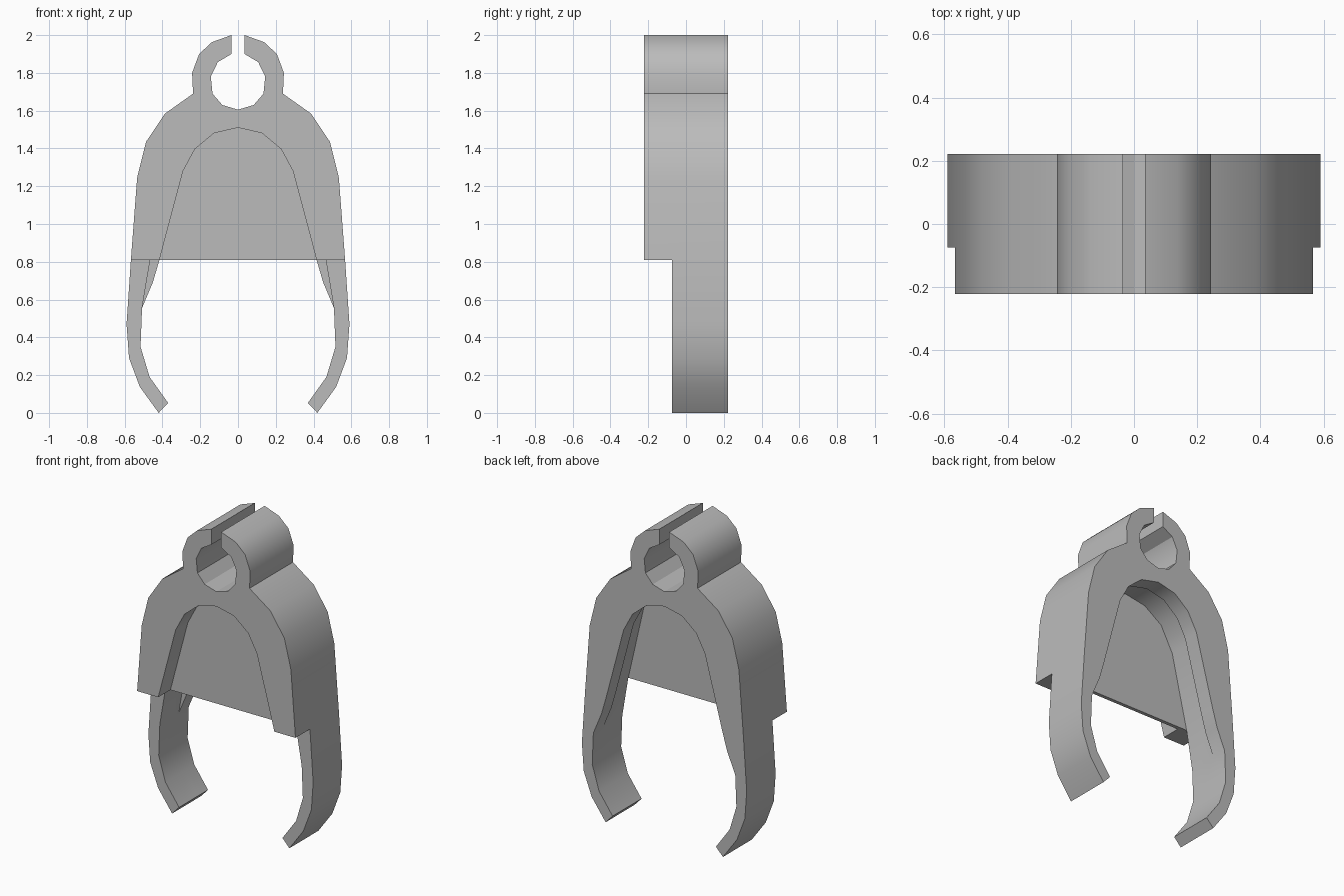
import bpy
import bmesh
import math

cube = bpy.data.objects.get("Cube")
if cube:
    bpy.data.objects.remove(cube, do_unlink=True)

DEPTH = 0.222      # half depth of the whole clip
WEB_FRONT, WEB_BACK = -0.097, -0.074
LIP = 0.12         # where the rear lip of the cavity begins
SKIRT = 0.81       # lower edge of the front half

grey = bpy.data.materials.new("plain_grey")
grey.use_nodes = True
grey.diffuse_color = (0.5, 0.5, 0.5, 1)
grey.node_tree.nodes["Principled BSDF"].inputs["Base Color"].default_value = (0.5, 0.5, 0.5, 1)


def mirrored(half):
    """Close a right-hand profile with its mirror image."""
    return half + [(-x, z) for x, z in reversed(half) if x > 0]


def prism(name, outline, y0, y1):
    """Extrude an x-z outline from y0 to y1."""
    bm = bmesh.new()
    face = bm.faces.new([bm.verts.new((x, y0, z)) for x, z in outline])
    new = bmesh.ops.extrude_face_region(bm, geom=[face])["geom"]
    verts = [v for v in new if isinstance(v, bmesh.types.BMVert)]
    bmesh.ops.translate(bm, verts=verts, vec=(0, y1 - y0, 0))
    bmesh.ops.recalc_face_normals(bm, faces=bm.faces)
    mesh = bpy.data.meshes.new(name)
    bm.to_mesh(mesh)
    bm.free()
    mesh.materials.append(grey)
    obj = bpy.data.objects.new(name, mesh)
    bpy.context.collection.objects.link(obj)
    return obj


# Outer silhouette: slotted ring on top, shoulders, legs and hooked tips
hole = [(0, 1.605), (0.083, 1.63), (0.135, 1.69), (0.144, 1.78), (0.107, 1.857), (0.035, 1.9)]
ring = [(0.035, 2.0), (0.138, 1.963), (0.206, 1.9), (0.243, 1.8), (0.238, 1.69)]
side = [(0.386, 1.585), (0.487, 1.435), (0.534, 1.245), (0.567, SKIRT), (0.59, 0.47),
        (0.577, 0.29), (0.52, 0.138), (0.42, 0), (0.37, 0.053)]
clip = prism("clip_body", mirrored(hole + ring + side), -DEPTH, DEPTH)

# Cavity profiles: a narrow arch front and rear, a wider one in the middle
leg_inside = [(0.508, 0.555), (0.516, 0.35), (0.468, 0.19), (0.37, 0.053), (0.302, -0.047)]
narrow = [(0, 1.51), (0.127, 1.481), (0.228, 1.397), (0.291, 1.28), (0.416, SKIRT), (0.45, 0.693)]
wide = [(0, 1.56), (0.145, 1.535), (0.27, 1.45), (0.355, 1.29), (0.465, SKIRT)]
narrow_arch = mirrored(narrow + leg_inside)
wide_arch = mirrored(wide + leg_inside)

cutters = [
    prism("front_recess_cutter", narrow_arch, -1, WEB_FRONT),
    prism("middle_recess_cutter", wide_arch, WEB_BACK, LIP),
    prism("rear_recess_cutter", narrow_arch, 0, 1),
    prism("skirt_cutter", mirrored([(1, SKIRT), (1, -1)]), -1, WEB_BACK),
]
for cutter in cutters:
    cut = clip.modifiers.new(cutter.name, 'BOOLEAN')
    cut.operation = 'DIFFERENCE'
    cut.solver = 'EXACT'
    cut.object = cutter
    cutter.hide_render = True

# Apply the cuts, then drop the helpers
bpy.context.view_layer.update()
graph = bpy.context.evaluated_depsgraph_get()
result = bpy.data.meshes.new_from_object(clip.evaluated_get(graph))
clip.modifiers.clear()
clip.data = result
for cutter in cutters:
    bpy.data.objects.remove(cutter, do_unlink=True)

bpy.ops.object.select_all(action='DESELECT')
clip.select_set(True)
bpy.context.view_layer.objects.active = clip
bpy.ops.object.shade_smooth_by_angle(angle=math.radians(32))
